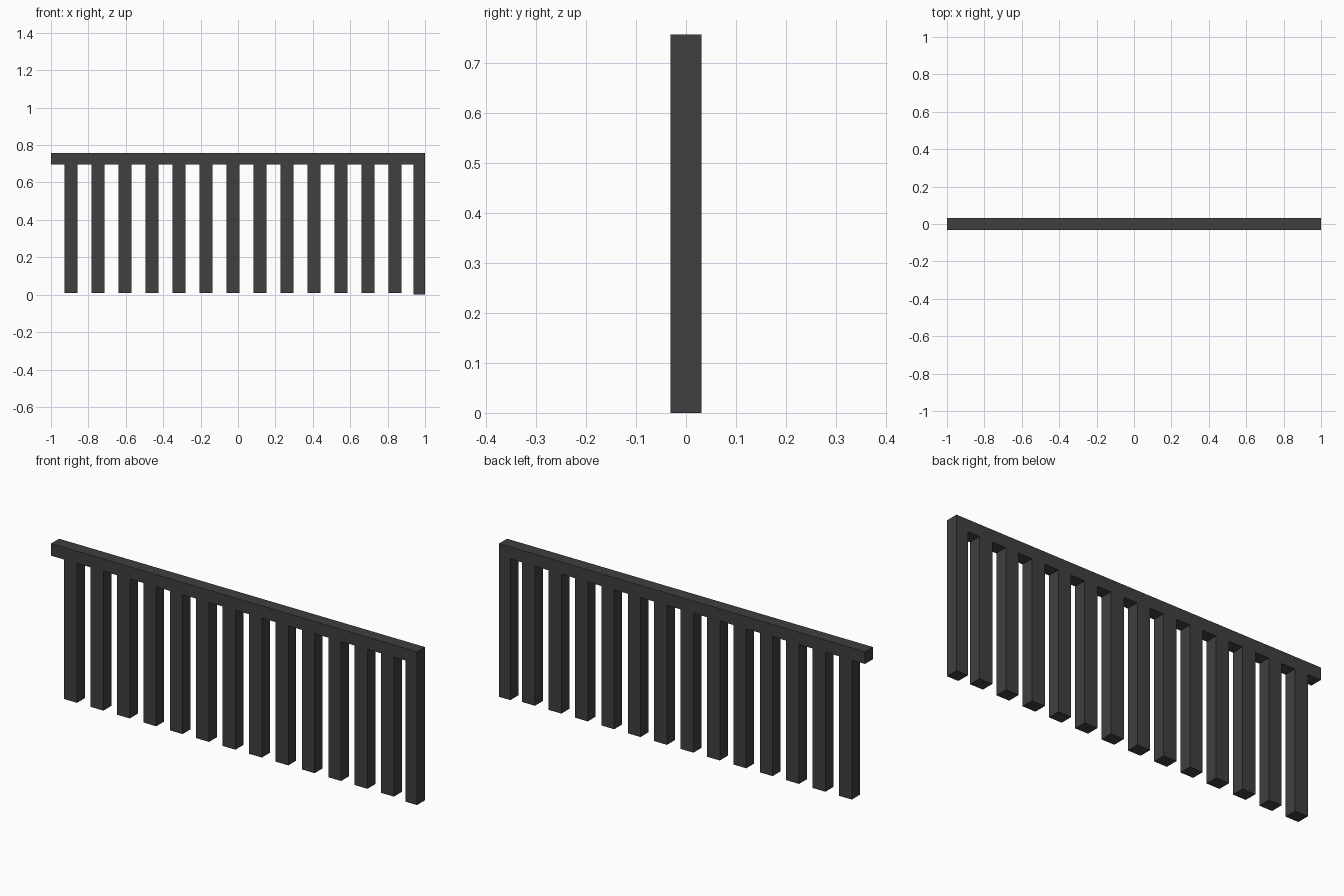
import bpy

if "Cube" in bpy.data.objects:
    bpy.data.objects.remove(bpy.data.objects["Cube"])

DEPTH = 0.062      # every part shares the same thickness
TOP = 0.757
RAIL_Z = 0.697     # underside of the rail

mat = bpy.data.materials.new("dark_metal")
mat.diffuse_color = (0.05, 0.05, 0.05, 1)
mat.use_nodes = True
mat.node_tree.nodes["Principled BSDF"].inputs["Base Color"].default_value = mat.diffuse_color


def box(name, x0, x1, z0, z1):
    bpy.ops.mesh.primitive_cube_add(size=1, location=((x0 + x1) / 2, 0, (z0 + z1) / 2))
    ob = bpy.context.object
    ob.name = name
    ob.scale = (x1 - x0, DEPTH, z1 - z0)
    bpy.ops.object.transform_apply(location=False, rotation=False, scale=True)
    ob.data.materials.append(mat)
    return ob


# Top rail, overhanging the first baluster on the left
box("top_rail", -1, 1, RAIL_Z, TOP)

# End post on the right reaches the ground
box("end_post", 0.938, 1, 0, RAIL_Z)

# Evenly spaced balusters, stopping just above the ground
for i in range(13):
    x = -0.928 + i * 0.1443
    box(f"baluster_{i + 1}", x, x + 0.07, 0.008, RAIL_Z)
